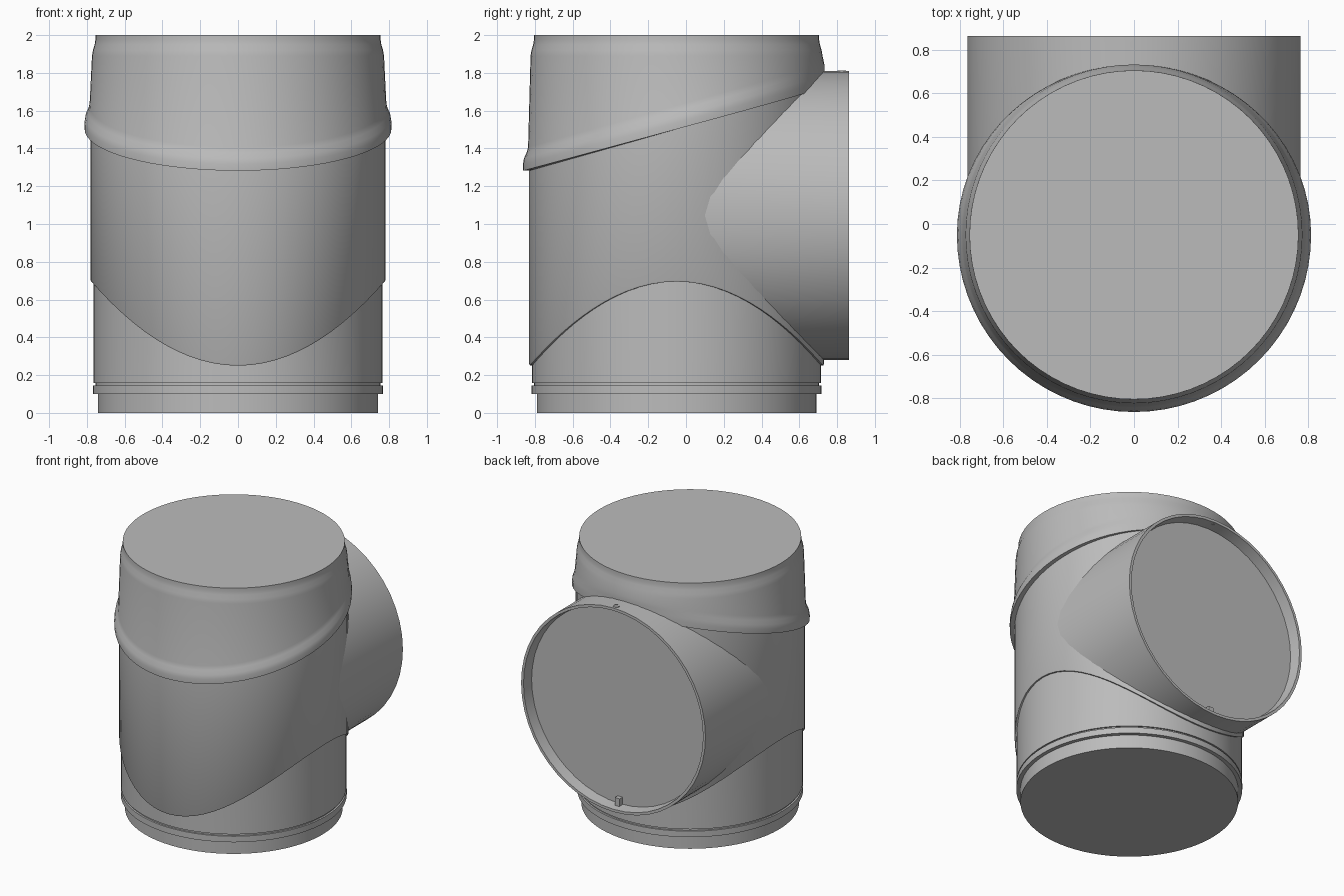
import bpy, bmesh
from math import sin, cos, pi, sqrt, radians

if "Cube" in bpy.data.objects:
    bpy.data.objects.remove(bpy.data.objects["Cube"])

CY = -0.05            # y of the main pipe axis
BRANCH_Z = 1.045      # height of the side branch axis

grey = bpy.data.materials.new("plastic_grey")
grey.use_nodes = True
grey.diffuse_color = (0.5, 0.5, 0.5, 1)
grey.node_tree.nodes["Principled BSDF"].inputs["Base Color"].default_value = (0.5, 0.5, 0.5, 1)


def loft(name, rings, segs, cap_start=False, cap_end=False):
    """Skin a list of closed rings, each a function angle -> point."""
    bm = bmesh.new()
    loops = [[bm.verts.new(ring(2 * pi * i / segs)) for i in range(segs)] for ring in rings]
    for a, b in zip(loops, loops[1:]):
        for i in range(segs):
            j = (i + 1) % segs
            bm.faces.new((a[i], a[j], b[j], b[i]))
    if cap_start:
        bm.faces.new(loops[0][::-1])
    if cap_end:
        bm.faces.new(loops[-1])
    mesh = bpy.data.meshes.new(name)
    bm.to_mesh(mesh)
    bm.free()
    mesh.materials.append(grey)
    obj = bpy.data.objects.new(name, mesh)
    bpy.context.collection.objects.link(obj)
    bpy.ops.object.select_all(action="DESELECT")
    obj.select_set(True)
    bpy.context.view_layer.objects.active = obj
    bpy.ops.object.shade_smooth_by_angle(angle=radians(30))
    return obj


def upright(r, z):
    """Ring round the main axis; r and z may vary with the angle."""
    rad = r if callable(r) else lambda a: r
    height = z if callable(z) else lambda a: z
    return lambda a: (rad(a) * cos(a), CY + rad(a) * sin(a), height(a))


def sideways(r, y):
    """Ring round the branch axis; y may depend on x."""
    depth = y if callable(y) else lambda x: y
    return lambda a: (r * cos(a), depth(r * cos(a)), BRANCH_Z - r * sin(a))


def saddle(a):
    return 0.25 + 0.445 * cos(a) ** 2


def slant(offset):
    return lambda a: 1.502 + 0.22 * sin(a) + offset


def flare(amount):
    # the bead fades out towards the back, where it meets the branch
    return lambda a: 0.782 + amount * (1 - max(0, sin(a)) ** 2)


# Base: spigot, retaining ring, groove and lower pipe
base = [(0.74, 0), (0.74, 0.1), (0.768, 0.1), (0.768, 0.145),
        (0.755, 0.145), (0.755, 0.158), (0.765, 0.158), (0.765, lambda a: saddle(a) + 0.03)]
loft("base_pipe", [upright(r, z) for r, z in base], 72, cap_start=True)

# Middle sleeve with a curved lower edge and a slanted upper edge
sleeve = [(0.762, saddle), (0.776, saddle),
          (0.78, lambda a: saddle(a) + 0.008), (0.78, slant(0.03))]
loft("middle_sleeve", [upright(r, z) for r, z in sleeve], 72)

# Top collar with a rolled slanted bead
collar = [(0.775, slant(0)), (flare(0.03), slant(0)), (flare(0.031), slant(0.035)),
          (flare(0.026), slant(0.065)), (flare(0.012), slant(0.095)),
          (flare(0.004), slant(0.125)), (0.773, 1.89), (0.768, 1.92),
          (0.759, 1.95), (0.755, 1.975), (0.755, 2)]
loft("top_collar", [upright(r, z) for r, z in collar], 72, cap_end=True)

# Side branch trimmed to the main pipe, with a recessed end disc
def saddle_cut(x):
    return CY + sqrt(0.774 ** 2 - x * x)

branch = [(0.765, saddle_cut), (0.765, 0.862), (0.745, 0.862), (0.735, 0.78)]
loft("side_branch", [sideways(r, y) for r, y in branch], 48, cap_end=True)


def box(name, centre, size):
    bpy.ops.mesh.primitive_cube_add(size=1, location=centre)
    obj = bpy.context.object
    obj.name = name
    obj.scale = size
    obj.data.materials.append(grey)


# Small stop inside the branch mouth and a drilled rivet on its crown
box("branch_stop", (0, 0.795, 0.335), (0.04, 0.04, 0.06))


def rivet(r, z):
    return lambda a: (r * cos(a), 0.825 + r * sin(a), z)


loft("branch_rivet", [rivet(0.022, 1.785), rivet(0.022, 1.813),
                      rivet(0.017, 1.813), rivet(0.017, 1.811)], 16, True, True)
